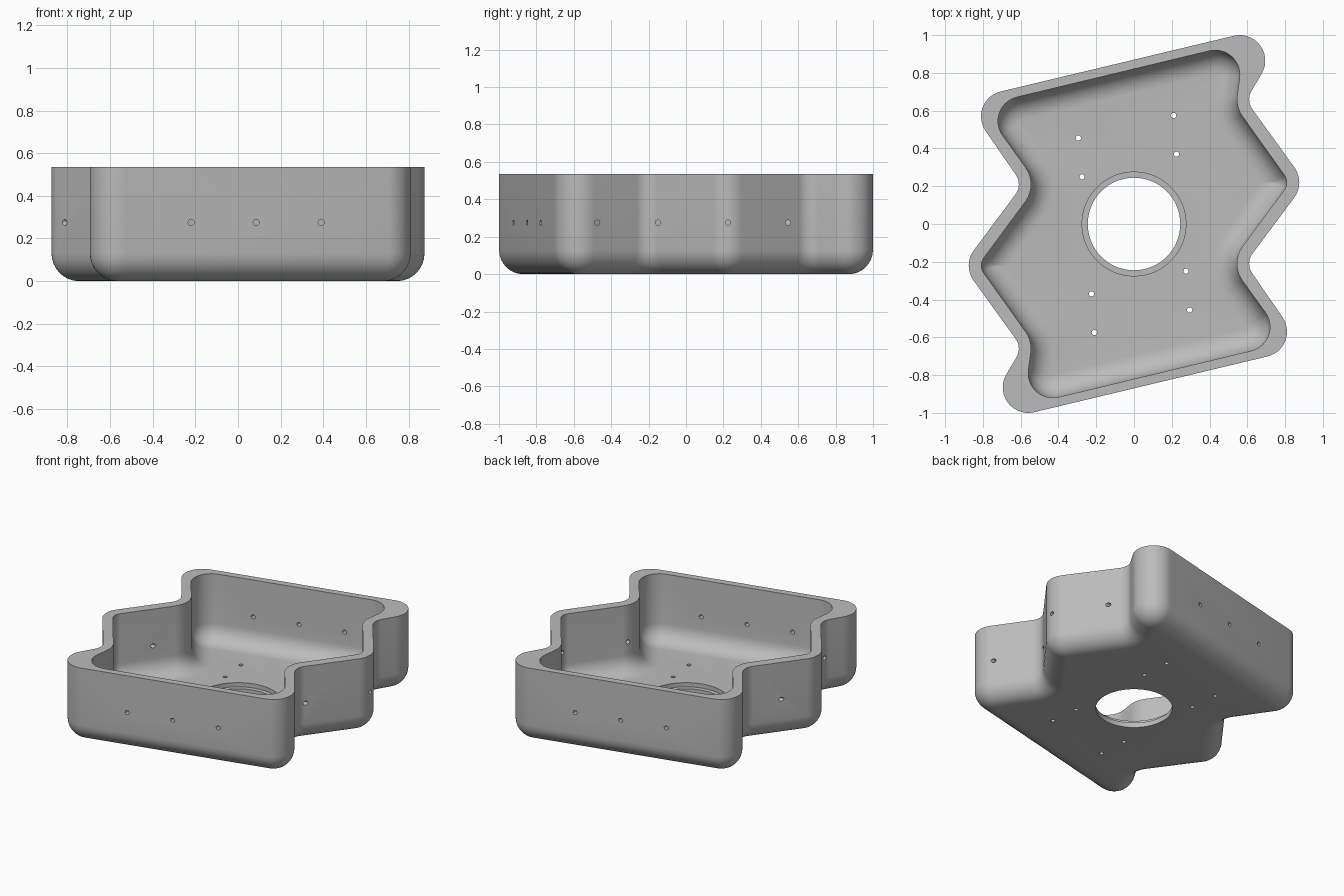
import bpy, bmesh
from math import pi, sin, cos, acos, atan2, radians
from mathutils import Matrix, Vector

cube = bpy.data.objects.get("Cube")
if cube:
    bpy.data.objects.remove(cube, do_unlink=True)

HEIGHT, FLOOR, FILLET, STEPS = 0.535, 0.065, 0.13, 8
HOLE_Z, HOLE_R = 0.275, 0.014

# Half outlines as tangent circles (x, y, radius); negative radius = notch
OUTER = [(.675, -.57, .135), (.70, -.21, -.09), (.74, .22, .135),
         (.70, .66, -.09), (.56, .865, .135)]
INNER = [(.59, -.545, .13), (.70, -.21, -.155), (.74, .22, .068),
         (.70, .66, -.155), (.43, .79, .13)]


def outline(half, inset, seg=14):
    """Points of the zigzag outline, shrunk evenly by inset."""
    circles = []
    for x, y, r in half:
        r -= inset
        if 0 < r + inset and r < .005:      # keep tight tips from folding over
            x -= (.005 - r) / .8
            r = .005
        circles.append((Vector((x, y)), r))
    circles += [(-c, r) for c, r in circles]
    n = len(circles)
    normals = []
    for i in range(n):
        (a, ra), (b, rb) = circles[i], circles[(i + 1) % n]
        d = b - a
        normals.append(atan2(d.y, d.x) - acos((ra - rb) / d.length))
    pts = []
    for i, (c, r) in enumerate(circles):
        start = normals[i - 1]
        sweep = (normals[i] - start + pi) % (2 * pi) - pi
        for k in range(seg + 1):
            t = start + sweep * k / seg
            pts.append(c + r * Vector((cos(t), sin(t))))
    return pts


# Tray shell: outer fillet, outer wall, rim, inner wall, inner fillet, floor
bm = bmesh.new()
angles = [k / STEPS * pi / 2 for k in range(STEPS + 1)]
layers = [(OUTER, FILLET * (1 - sin(a)), FILLET * (1 - cos(a))) for a in angles]
layers += [(OUTER, 0, HEIGHT), (INNER, 0, HEIGHT)]
R_IN = 0.12
layers += [(INNER, R_IN * (1 - sin(a)), FLOOR + R_IN * (1 - cos(a)))
           for a in reversed(angles)]
loops = [[bm.verts.new((p.x, p.y, z)) for p in outline(half, inset)]
         for half, inset, z in layers]
for low, high in zip(loops, loops[1:]):
    for i in range(len(low)):
        j = (i + 1) % len(low)
        bm.faces.new((low[i], low[j], high[j], high[i]))
bm.faces.new(loops[0][::-1])
bm.faces.new(loops[-1])
bmesh.ops.recalc_face_normals(bm, faces=bm.faces)
mesh = bpy.data.meshes.new("tray_body")
bm.to_mesh(mesh)
bm.free()
tray = bpy.data.objects.new("tray_body", mesh)
bpy.context.collection.objects.link(tray)

grey = bpy.data.materials.new("plain grey")
grey.use_nodes = True
colour = (0.5, 0.5, 0.5, 1)
grey.diffuse_color = colour
grey.node_tree.nodes["Principled BSDF"].inputs["Base Color"].default_value = colour
mesh.materials.append(grey)


def drill(bm, pos, radius, depth, axis="Z", sides=16):
    turn = {"X": Matrix.Rotation(pi / 2, 4, "Y"),
            "Y": Matrix.Rotation(pi / 2, 4, "X"), "Z": Matrix()}[axis]
    bmesh.ops.create_cone(bm, cap_ends=True, segments=sides, radius1=radius,
                          radius2=radius, depth=depth,
                          matrix=Matrix.Translation(pos) @ turn)


def cut(name, build):
    bm = bmesh.new()
    build(bm)
    me = bpy.data.meshes.new(name)
    bm.to_mesh(me)
    bm.free()
    me.materials.append(grey)
    cutter = bpy.data.objects.new(name, me)
    cutter.hide_render = True
    bpy.context.collection.objects.link(cutter)
    mod = tray.modifiers.new(name, "BOOLEAN")
    mod.operation, mod.solver, mod.object = "DIFFERENCE", "EXACT", cutter
    bpy.context.view_layer.objects.active = tray
    bpy.ops.object.modifier_apply(modifier=name)
    bpy.data.objects.remove(cutter, do_unlink=True)


# Central opening with a shallow step around it
cut("step_cutter", lambda bm: drill(bm, (0, 0, FLOOR), .275, .06, sides=64))
cut("opening_cutter", lambda bm: drill(bm, (0, 0, 0), .245, .3, sides=64))


def small_holes(bm):
    # floor screw holes and end wall holes, repeated by a half turn
    for s in (1, -1):
        for x, y in ((.21, .575), (.225, .37), (-.295, .455), (-.275, .25)):
            drill(bm, (s * x, s * y, 0), HOLE_R, .3)
        for x in (-.22, .085, .39):
            drill(bm, (s * x, s * (.24 * x - .84), HOLE_Z), HOLE_R, .22, "Y")
    # side wall holes
    for x, y in ((.72, -.475), (.6, -.15), (.84, .225), (.6, .545),
                 (-.70, 0), (-.78, -.35), (-.68, .33), (-.58, -.67)):
        drill(bm, (x, y, HOLE_Z), HOLE_R, .24, "X")


cut("hole_cutter", small_holes)

bpy.ops.object.select_all(action="DESELECT")
tray.select_set(True)
bpy.context.view_layer.objects.active = tray
bpy.ops.object.shade_smooth_by_angle(angle=radians(30))
